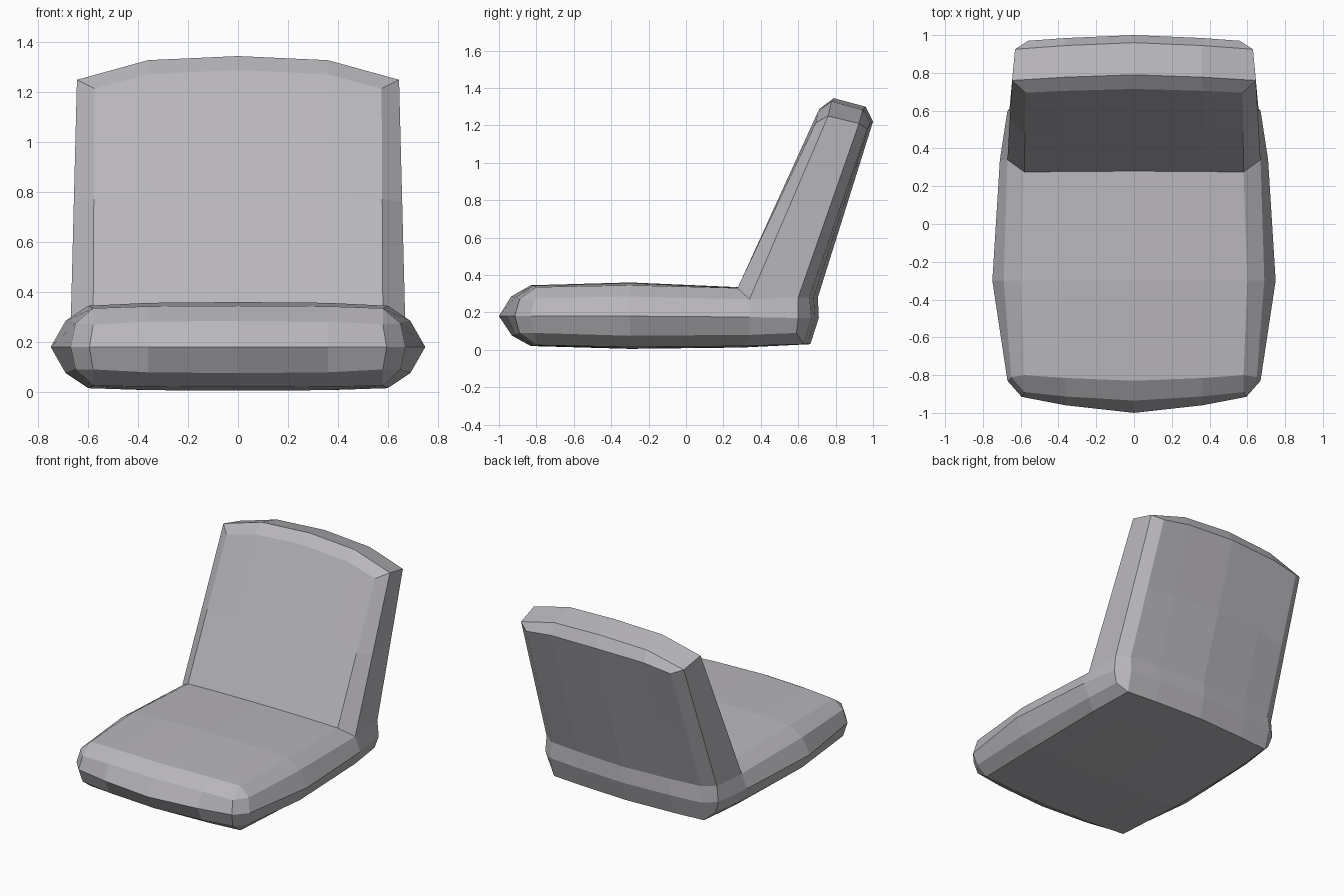
import bpy
import bmesh
from mathutils import Vector

default_cube = bpy.data.objects.get("Cube")
if default_cube:
    bpy.data.objects.remove(default_cube, do_unlink=True)


def make_material(name, colour):
    material = bpy.data.materials.new(name)
    material.use_nodes = True
    material.diffuse_color = colour
    shader = material.node_tree.nodes["Principled BSDF"]
    shader.inputs["Base Color"].default_value = colour
    return material


# Profile rows: name -> (centre y, centre z), (edge x, edge y, edge z)
seat_top = {
    "top_front": ((-.83, .345), (.58, -.8, .335)),
    "top_middle": ((-.3, .36), (.6, -.3, .345)),
    "crease": ((.28, .335), (.58, .275, .33)),
}
backrest = {
    "rest_front": ((.715, 1.29), (.575, .695, 1.215)),
    "crest_front": ((.79, 1.345), (.645, .76, 1.25)),
    "crest_back": ((.96, 1.3), (.63, .925, 1.21)),
    "rest_back": ((1, 1.22), (.56, .97, 1.18)),
    "heel_top": ((.705, .28), (.58, .66, .28)),
    "heel": ((.71, .17), (.585, .67, .17)),
}
seat_under = {
    "base_back": ((.665, .03), (.58, .63, .03)),
    "base_rear": ((.3, .012), (.6, .3, .02)),
    "base_middle": ((-.3, .005), (.6, -.3, .015)),
    "base_front": ((-.83, .02), (.58, -.8, .025)),
    "nose_low": ((-.93, .075), (.58, -.89, .09)),
    "nose": ((-1, .18), (.595, -.915, .18)),
    "nose_high": ((-.935, .285), (.58, -.89, .27)),
}

# Side rows of the seat, from front to back
sides = {
    "high": ((.65, -.81, .275), (.69, -.3, .285), (.67, .34, .27), (.66, .6, .28)),
    "mid": ((.67, -.83, .18), (.75, -.3, .18), (.71, .34, .175), (.67, .6, .17)),
    "low": ((.65, -.81, .09), (.69, -.3, .075), (.67, .34, .08), (.645, .59, .09)),
}

bm = bmesh.new()
RIB = .36


def add_row(centre, edge):
    """One row of three vertices: centre line, rib and outer edge."""
    x, y, z = edge
    cy, cz = centre
    ratio = RIB / x
    rib = (RIB, cy + (y - cy) * ratio ** 1.5, cz + (z - cz) * ratio ** 3)
    return [bm.verts.new(co) for co in ((0, cy, cz), rib, edge)]


def halfway(a, b):
    return bm.verts.new((a.co + b.co) / 2)


def skin(first, second):
    """Join two equally long runs of vertices with quads."""
    for i in range(len(first) - 1):
        bm.faces.new((first[i], first[i + 1], second[i + 1], second[i]))


# Padding wrapped around the whole profile
rows = {name: add_row(*data)
        for part in (seat_top, backrest, seat_under) for name, data in part.items()}
rows["rest_middle"] = [halfway(a, b) for a, b in zip(rows["crease"], rows["rest_front"])]
rows["spine"] = [halfway(a, b) for a, b in zip(rows["rest_back"], rows["heel_top"])]
order = list(seat_top) + ["rest_middle"] + list(backrest) + list(seat_under)
order.insert(order.index("heel_top"), "spine")
for name, following in zip(order, order[1:] + order[:1]):
    skin(rows[name], rows[following])
edge = {name: row[-1] for name, row in rows.items()}


def edges(*names):
    return [edge[name] for name in names]


# Bulging seat sides
high, mid, low = [[bm.verts.new(co) for co in row] for row in sides.values()]
skin(high, mid)
skin(mid, low)
skin(edges("top_front", "top_middle", "crease"), high[:3])
skin(low, edges("base_front", "base_middle", "base_rear", "base_back"))

# Rounded seat corners
skin(edges("nose_high", "nose", "nose_low"), [high[0], mid[0], low[0]])
bm.faces.new((edge["top_front"], edge["nose_high"], high[0]))
bm.faces.new((edge["base_front"], edge["nose_low"], low[0]))
skin([high[3], mid[3], low[3]], edges("heel_top", "heel", "base_back"))

# Backrest sides with chamfered front and back
front_rail = [high[2], halfway(high[2], edge["crest_front"]), edge["crest_front"]]
back_rail = [high[3], halfway(high[3], edge["crest_back"]), edge["crest_back"]]
skin(edges("crease", "rest_middle", "rest_front"), front_rail)
skin(front_rail, back_rail)
skin(back_rail, edges("heel_top", "spine", "rest_back"))

# Mirror the half across the centre line
everything = bm.verts[:] + bm.edges[:] + bm.faces[:]
bmesh.ops.mirror(bm, geom=everything, axis="X", merge_dist=.001)
bmesh.ops.remove_doubles(bm, verts=bm.verts[:], dist=.001)
bmesh.ops.recalc_face_normals(bm, faces=bm.faces[:])

mesh = bpy.data.meshes.new("padded_seat")
bm.to_mesh(mesh)
bm.free()
mesh.materials.append(make_material("warm_grey", (.48, .47, .5, 1)))
seat = bpy.data.objects.new("padded_seat", mesh)
bpy.context.collection.objects.link(seat)
